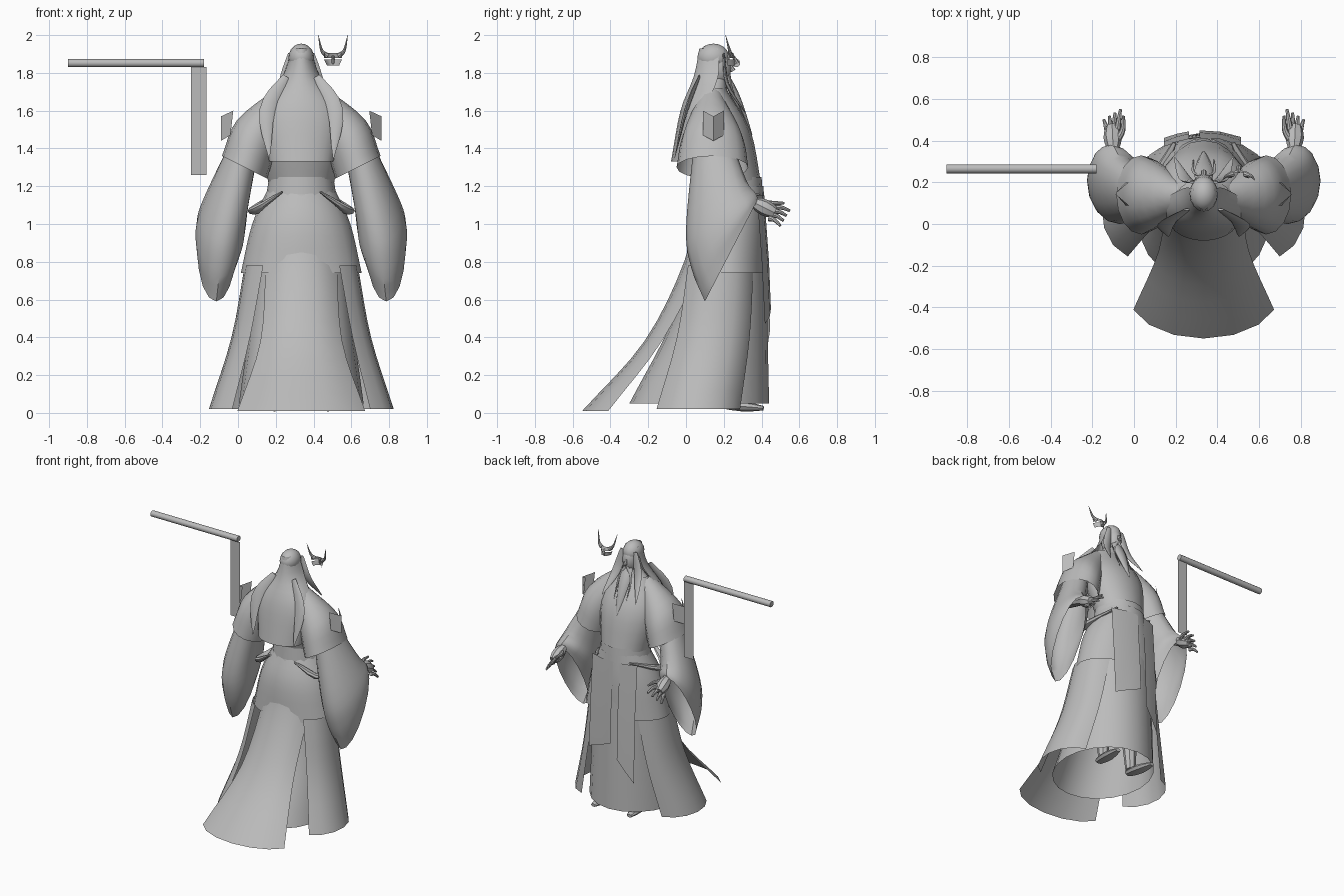
import bpy, bmesh, math
from mathutils import Vector

default_cube = bpy.data.objects.get("Cube")
if default_cube:
    bpy.data.objects.remove(default_cube, do_unlink=True)

CENTRE = 0.335      # x of the figure's centre line
FULL = (0, 360)
BACK_HALF = (180, 360)

grey = bpy.data.materials.new("plain_grey")
grey.use_nodes = True
grey.diffuse_color = (0.5, 0.5, 0.5, 1)
grey.node_tree.nodes["Principled BSDF"].inputs["Base Color"].default_value = grey.diffuse_color


def finish(name, bm):
    bmesh.ops.recalc_face_normals(bm, faces=bm.faces)
    mesh = bpy.data.meshes.new(name)
    bm.to_mesh(mesh)
    bm.free()
    part = bpy.data.objects.new(name, mesh)
    bpy.context.collection.objects.link(part)
    mesh.materials.append(grey)
    bpy.ops.object.select_all(action='DESELECT')
    part.select_set(True)
    bpy.context.view_layer.objects.active = part
    bpy.ops.object.shade_smooth_by_angle(angle=math.radians(40))


def skin(name, rows, side=1, closed=False, caps=False):
    """Join rows of points, given relative to the centre line."""
    bm = bmesh.new()
    grid = [[bm.verts.new((CENTRE + side * x, y, z)) for x, y, z in row] for row in rows]
    count = len(rows[0])
    for upper, lower in zip(grid, grid[1:]):
        for i in range(count if closed else count - 1):
            j = (i + 1) % count
            bm.faces.new((upper[i], upper[j], lower[j], lower[i]))
    if caps:
        bm.faces.new(grid[0])
        bm.faces.new(grid[-1])
    finish(name, bm)


def spline(keys, steps=4):
    """Smooth curve through a few keys of any dimension."""
    keys = [Vector(key) for key in keys]
    line = [keys[0] * 2 - keys[1], *keys, keys[-1] * 2 - keys[-2]]
    result = []
    for a, b, c, d in zip(line, line[1:], line[2:], line[3:]):
        for i in range(steps):
            t = i / steps
            bend = (a * 2 - b * 5 + c * 4 - d) + ((b - c) * 3 + d - a) * t
            result.append(b + ((c - a) + bend * t) * (t / 2))
    return result + [keys[-1]]


def shell(name, keys, arc=FULL, side=1, count=16):
    """Cloth through elliptical sections: x, y, z, radius x, radius y, rise along y, rise along x."""
    start, end = (math.radians(angle) for angle in arc)
    closed = arc == FULL
    rows = []
    for x, y, z, rx, ry, rise_y, rise_x in spline([(*key, 0, 0)[:7] for key in keys]):
        row = []
        for i in range(count):
            angle = start + (end - start) * i / (count if closed else count - 1)
            c, s = math.cos(angle), math.sin(angle)
            row.append((x + rx * c, y + ry * s, z + rise_y * s + rise_x * c))
        rows.append(row)
    skin(name, rows, side, closed)


def tube(name, keys, start, end, belly=0, flat=1, side=1, count=8):
    """Tapered tube along a curve, with an optional thicker middle."""
    path = spline(keys)
    last = len(path) - 1
    overall = path[-1] - path[0]
    upright = abs(overall.z) > overall.length / 2
    reference = Vector((0, 1, 0) if upright else (0, 0, 1))
    rows = []
    for i, point in enumerate(path):
        t = i / last
        radius = start + (end - start) * t + belly * math.sin(math.pi * t)
        along = (path[min(i + 1, last)] - path[max(i - 1, 0)]).normalized()
        across = along.cross(reference).normalized()
        out = along.cross(across) * flat
        angles = [math.tau * k / count for k in range(count)]
        rows.append([point + (across * math.cos(a) + out * math.sin(a)) * radius for a in angles])
    skin(name, rows, side, closed=True, caps=True)


def ball(name, place, size):
    bm = bmesh.new()
    bmesh.ops.create_uvsphere(bm, u_segments=16, v_segments=10, radius=1)
    bmesh.ops.scale(bm, vec=size, verts=bm.verts)
    bmesh.ops.translate(bm, vec=Vector(place) + Vector((CENTRE, 0, 0)), verts=bm.verts)
    finish(name, bm)


def sash(name, x, half, bottom, slant):
    """Strip hanging down the curved front with a slanted end."""
    edges = (x - half, x, x + half)
    rows = [[(e, y - 1.2 * e * e, z) for e in edges] for y, z in ((.415, 1.15), (.44, .8))]
    rows.append([(e, .45 - e * e, bottom + slant * k) for k, e in enumerate(edges)])
    skin(name, rows)


# Robe body
shell("torso", [(0, .25, 1.2, .17, .15), (0, .18, 1.5, .22, .16), (0, .15, 1.72, .12, .06)])
shell("neck", [(0, .15, 1.7, .12, .07), (0, .16, 1.78, .04, .045)])
shell("waist_belt", [(0, .24, 1.12, .19, .17), (0, .24, 1.25, .17, .16)])
shell("overskirt", [(0, .25, 1.2, .17, .16), (0, .22, 1, .26, .2), (0, .21, .74, .32, .21)], count=20)
shell("inner_robe", [(0, .22, .9, .24, .2), (0, .18, .5, .27, .25), (0, .07, .05, .33, .37)], count=20)
shell("train", [(0, .24, 1.15, .18, .17), (0, .14, .8, .2, .15), (0, -.08, .38, .23, .14),
                (0, -.34, .01, .36, .21)], arc=(200, 340), count=7)
sash("long_front_sash", -.13, .06, .28, .08)
sash("short_front_sash", .08, .1, .55, -.04)

# Head, hair and beard
ball("head", (0, .16, 1.83), (.06, .08, .1))
ball("hair_cap", (0, .145, 1.88), (.068, .085, .075))
shell("back_hair", [(0, .17, 1.93, .05, .1), (0, .17, 1.78, .1, .13),
                    (0, .1, 1.6, .21, .13), (0, .03, 1.33, .17, .11)], arc=BACK_HALF)
tube("nose", [(0, .22, 1.86), (0, .25, 1.81)], .008, .014)
tube("beard", [(0, .21, 1.78), (0, .27, 1.66), (0, .35, 1.47)], .04, .004, belly=.02, flat=.5)

# Mask floating beside the head
MASK = .168
shell("mask_brow", [(MASK, .2, 1.905, .05, .05), (MASK, .2, 1.88, .05, .06)], arc=(20, 160), count=9)
shell("mask_cheeks", [(MASK, .2, 1.87, .05, .06), (MASK, .2, 1.84, .035, .06)], arc=(20, 160), count=9)
tube("mask_nose", [(MASK, .25, 1.89), (MASK, .27, 1.85)], .007, .013)

for side, word in ((1, "left"), (-1, "right")):
    def paired_tube(part, keys, start, end, **shape):
        tube(word + part, keys, start, end, side=side, **shape)

    # Mask horn
    tube(word + "_mask_horn", [(MASK + side * .03, .24, 1.89), (MASK + side * .06, .23, 1.92),
                               (MASK + side * .078, .21, 2)], .015, .001)

    # Loose locks of hair
    paired_tube("_moustache", [(.01, .23, 1.79), (.05, .25, 1.7), (.05, .31, 1.56)], .012, .002, flat=.5)
    paired_tube("_front_lock", [(.05, .2, 1.9), (.09, .22, 1.74), (.14, .32, 1.58)],
                .02, .003, belly=.02, flat=.3)
    paired_tube("_back_lock", [(.08, .07, 1.78), (.18, 0, 1.6), (.17, -.06, 1.35)],
                .02, .003, belly=.03, flat=.25)

    # Short shoulder sleeve over the wide hanging sleeve
    shell(word + "_shoulder_sleeve", [(.1, .13, 1.64, .03, .07, 0, .08),
                                      (.24, .14, 1.46, .1, .16, 0, .09),
                                      (.3, .14, 1.3, .12, .19, 0, .06)], side=side)
    shell(word + "_wide_sleeve", [(.3, .14, 1.43, .08, .1, .02), (.4, .16, 1.1, .12, .16, .13),
                                  (.43, .2, .96, .13, .17, .2), (.45, .24, .86, .1, .14, .27)], side=side)

    # Creased shoulder plate
    skin(word + "_shoulder_plate", [[(inner, .09, z), (.425, .145, z - .03), (inner, .2, z)]
                                    for inner, z in ((.36, 1.6), (.375, 1.47))], side)

    # Forearm and hand, fingers fanned from first to last
    paired_tube("_forearm", [(.38, .16, 1.22), (.435, .37, 1.11)], .05, .03)
    paired_tube("_palm", [(.435, .36, 1.115), (.44, .47, 1.06)], .028, .03, belly=.015)
    for i in range(4):
        root = Vector((.415, .455, 1.085)).lerp(Vector((.46, .44, 1.03)), i / 3)
        tip = Vector((.4, .55, 1.07)).lerp(Vector((.48, .5, .99)), i / 3)
        knuckle = (root + tip) / 2 + Vector((0, 0, .01))
        paired_tube(f"_finger_{i + 1}", [root, knuckle, tip], .016, .007)
    paired_tube("_thumb", [(.42, .4, 1.1), (.39, .45, 1.11), (.385, .52, 1.11)], .02, .007)

    # Flared side panel, belt fold, leg and shoe
    shell(word + "_side_panel", [(.15, .18, .78, .15, .18), (.22, .14, .4, .15, .2),
                                 (.3, .06, .02, .19, .23)], arc=(-70, 80), side=side, count=7)
    paired_tube("_belt_fold", [(.1, .05, 1.17), (.25, .14, 1.07), (.14, .39, 1.16)],
                .01, .01, belly=.025, flat=.6)
    paired_tube("_leg", [(.12, .22, .05), (.12, .2, .4)], .035, .06)
    paired_tube("_shoe", [(.13, .18, .045), (.15, .41, .025)], .03, .02, belly=.02, flat=.6)

# Pole and hanging banner
tube("pole", [(-1.235, .265, 1.852), (-.515, .265, 1.852)], .022, .022, count=12)
skin("banner", [[(-.583, .265, z), (-.503, .265, z)] for z in (1.83, 1.26)])
